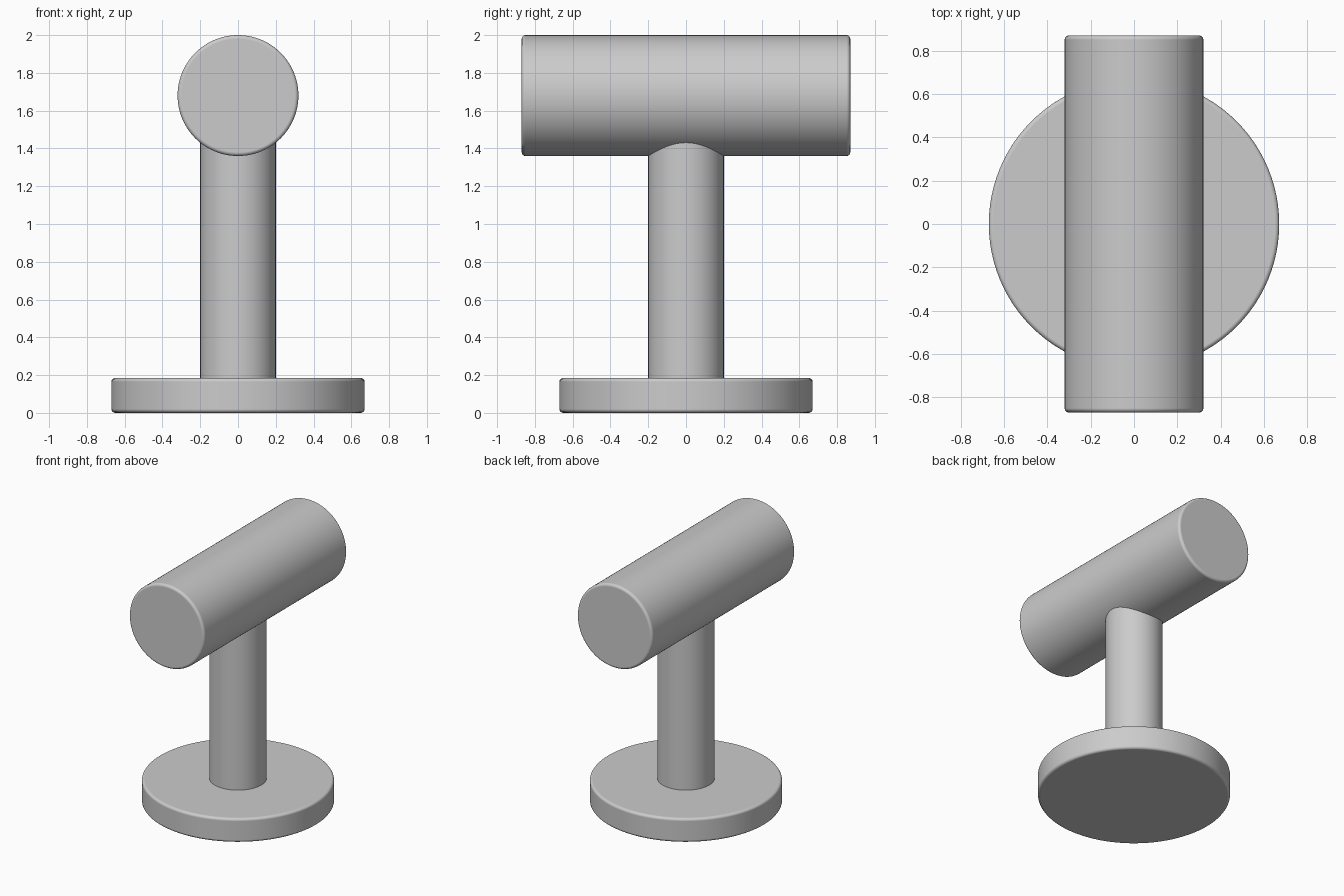
import bpy
import math

cube = bpy.data.objects.get("Cube")
if cube:
    bpy.data.objects.remove(cube, do_unlink=True)

# One plain grey finish for every part
grey = bpy.data.materials.new("satin_grey")
grey.use_nodes = True
colour = (0.6, 0.6, 0.6, 1.0)
grey.diffuse_color = colour
grey.node_tree.nodes["Principled BSDF"].inputs["Base Color"].default_value = colour


def rod(name, radius, length, centre_z, lying=False, edge=0.0):
    """Smooth cylinder, upright or lying along y, with optional rounded rims."""
    tilt = (math.pi / 2, 0, 0) if lying else (0, 0, 0)
    bpy.ops.mesh.primitive_cylinder_add(
        vertices=96, radius=radius, depth=length,
        location=(0, 0, centre_z), rotation=tilt)
    obj = bpy.context.object
    obj.name = obj.data.name = name
    obj.data.materials.append(grey)
    bpy.ops.object.shade_smooth_by_angle(angle=math.radians(40))
    if edge:
        # Rounded rims that leave the end caps flat
        bevel = obj.modifiers.new("rounded_rim", "BEVEL")
        bevel.width = edge
        bevel.segments = 4
        bevel.limit_method = "ANGLE"
        bevel.angle_limit = math.radians(40)
        bevel.harden_normals = True
    return obj


# Round mounting plate
rod("base_plate", 0.67, 0.185, 0.0925, edge=0.02)

# Post, rising from the plate into the underside of the bar
rod("post", 0.2, 1.45, 0.875)

# Cross bar running front to back
rod("cross_bar", 0.32, 1.74, 1.68, lying=True, edge=0.02)
